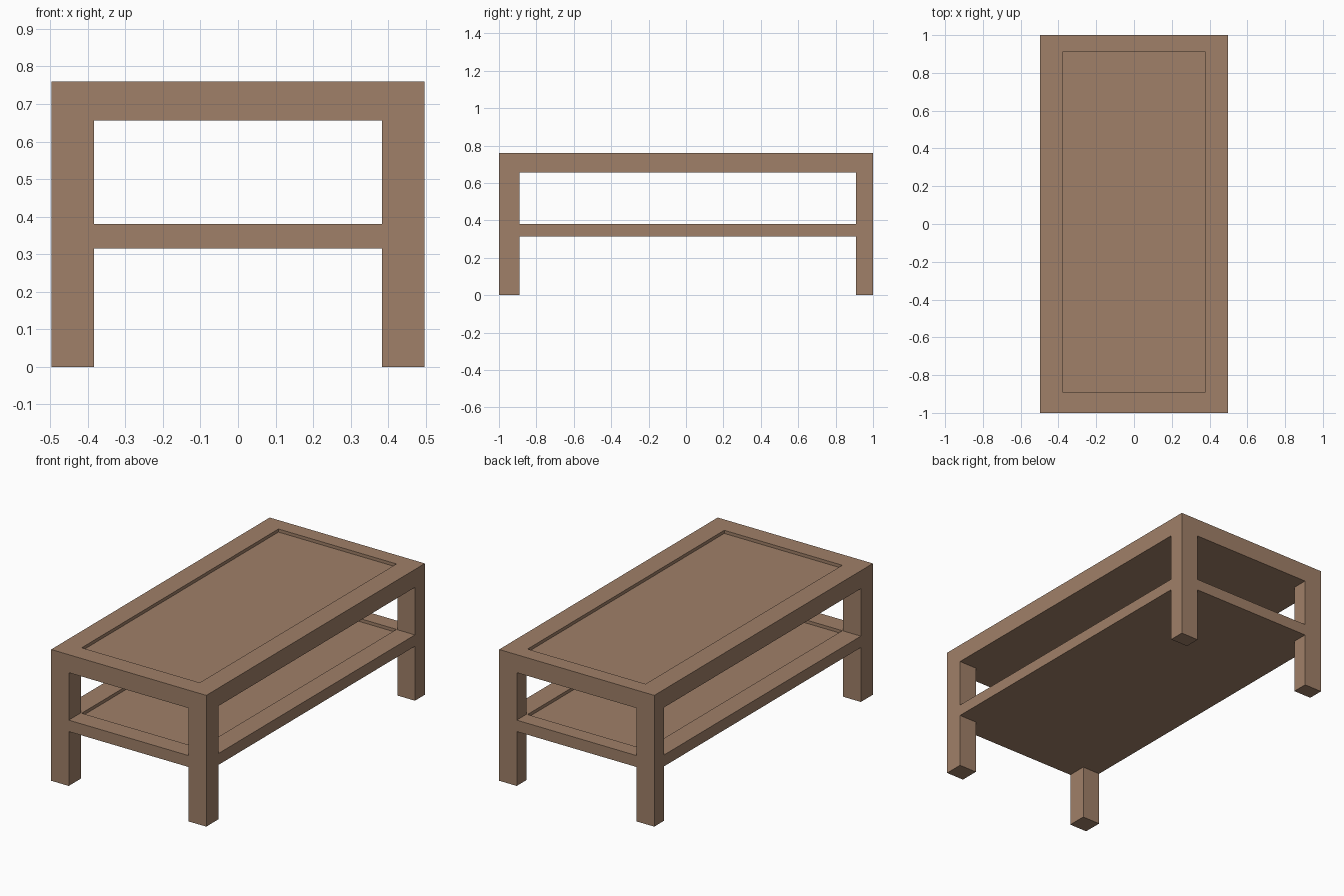
import bpy, bmesh

if "Cube" in bpy.data.objects:
    bpy.data.objects.remove(bpy.data.objects["Cube"])

wood = bpy.data.materials.new("brown wood")
wood.diffuse_color = (0.35, 0.215, 0.138, 1)
wood.use_nodes = True
wood.node_tree.nodes["Principled BSDF"].inputs["Base Color"].default_value = wood.diffuse_color

X, Y = 0.497, 1.0                       # outer half sizes
LEG_X, LEG_FRONT, LEG_BACK = 0.384, -0.89, 0.909   # inner leg faces
TOP_LOW, TOP_HIGH = 0.656, 0.76
SHELF_LOW, SHELF_HIGH = 0.315, 0.381


def finish(bm, name):
    bmesh.ops.recalc_face_normals(bm, faces=bm.faces)
    mesh = bpy.data.meshes.new(name)
    bm.to_mesh(mesh)
    bm.free()
    mesh.materials.append(wood)
    obj = bpy.data.objects.new(name, mesh)
    bpy.context.collection.objects.link(obj)


def add_box(bm, lo, hi):
    verts = bmesh.ops.create_cube(bm, size=1)["verts"]
    for v in verts:
        for i in range(3):
            v.co[i] = hi[i] if v.co[i] > 0 else lo[i]
    return verts


def tray(name, low, high, depth=0.018):
    """Slab with a shallow panel sunk into its upper face."""
    bm = bmesh.new()
    add_box(bm, (-X, -Y, low), (X, Y, high))
    bm.normal_update()
    top = max(bm.faces, key=lambda f: f.calc_center_median().z)
    bmesh.ops.inset_individual(bm, faces=[top], thickness=0.1)
    for v in top.verts:                 # rim opening
        v.co.x = 0.378 if v.co.x > 0 else -0.378
        v.co.y = 0.91 if v.co.y > 0 else -0.89
    panel = bmesh.ops.extrude_discrete_faces(bm, faces=[top])["faces"][0]
    for v in panel.verts:               # sunken panel
        v.co.z = high - depth
    finish(bm, name)


tray("table_top", TOP_LOW, TOP_HIGH)
tray("lower_shelf", SHELF_LOW, SHELF_HIGH)

# Four legs, each interrupted by the shelf that runs flush through them
for side, x0, x1 in (("left", -X, -LEG_X), ("right", LEG_X, X)):
    for end, y0, y1 in (("front", -Y, LEG_FRONT), ("back", LEG_BACK, Y)):
        bm = bmesh.new()
        add_box(bm, (x0, y0, 0), (x1, y1, SHELF_LOW))
        add_box(bm, (x0, y0, SHELF_HIGH), (x1, y1, TOP_LOW))
        # drop the hidden end caps, keep the foot
        caps = [f for f in bm.faces
                if max(v.co.z for v in f.verts) - min(v.co.z for v in f.verts) < 1e-5
                and f.verts[0].co.z > 0.01]
        bmesh.ops.delete(bm, geom=caps, context="FACES")
        finish(bm, f"{end}_{side}_leg")
